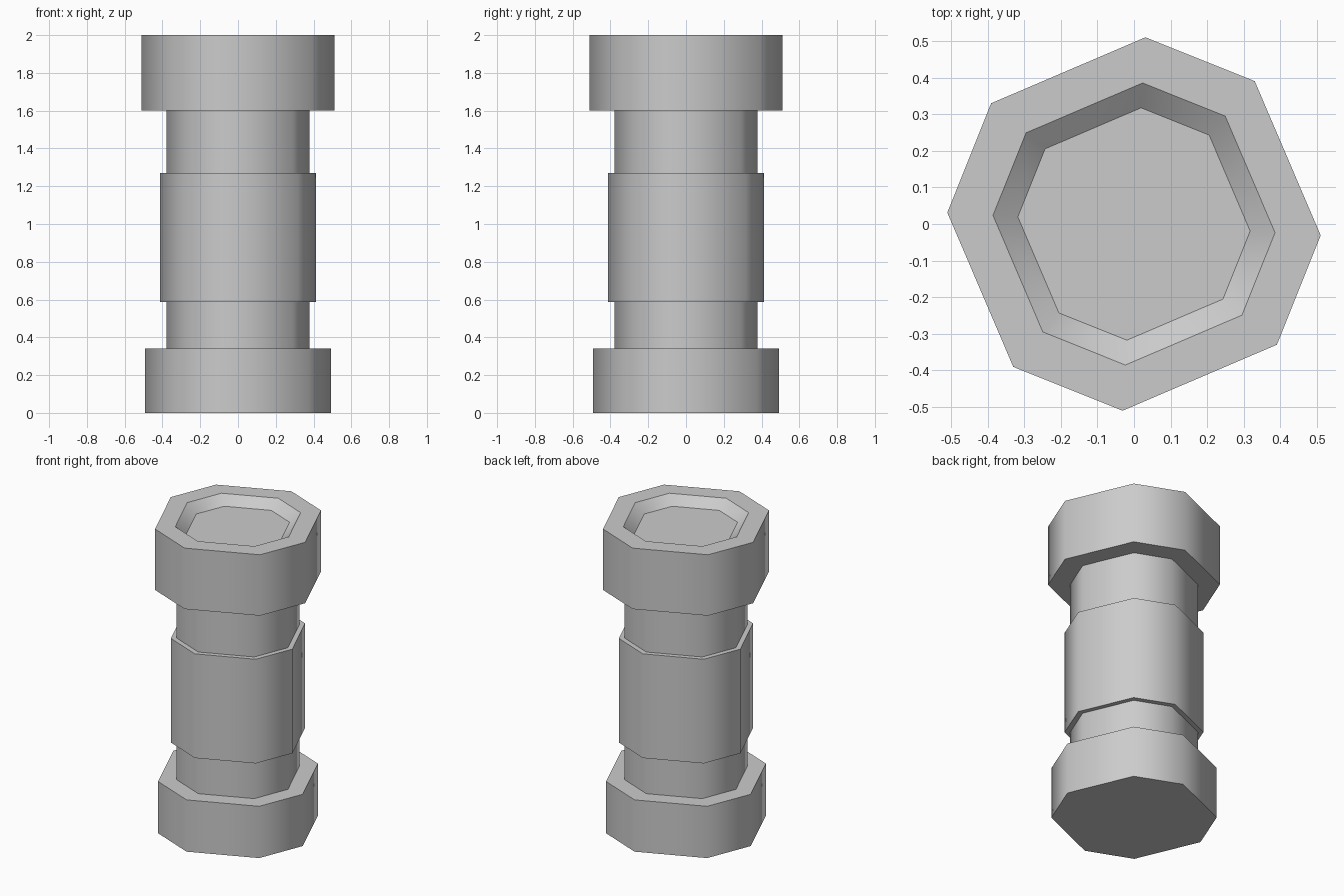
import bpy
import bmesh
import math

default = bpy.data.objects.get("Cube")
if default:
    bpy.data.objects.remove(default, do_unlink=True)

# Single plain grey
grey = bpy.data.materials.new("plain_grey")
grey.use_nodes = True
GREY = (0.6, 0.6, 0.6, 1)
grey.diffuse_color = GREY
grey.node_tree.nodes["Principled BSDF"].inputs["Base Color"].default_value = GREY

# Twisted eight-sided section: two corners per quarter turn
ANGLES = sorted(math.radians(start + 90 * k) for k in range(4) for start in (-3.5, 49.8))


def build_turned(name, profile):
    """Stack octagon rings from (radius, height) pairs and cap both ends."""
    bm = bmesh.new()
    rings = [[bm.verts.new((r * math.cos(a), r * math.sin(a), z)) for a in ANGLES]
             for r, z in profile]
    n = len(ANGLES)
    for low, high in zip(rings, rings[1:]):
        for i in range(n):
            j = (i + 1) % n
            bm.faces.new((low[i], low[j], high[j], high[i]))
    bm.faces.new(rings[0][::-1])
    bm.faces.new(rings[-1])

    # Smooth around the body, crisp at every ring
    for face in bm.faces:
        face.smooth = True
    for ring in rings:
        for i in range(n):
            bm.edges.get((ring[i], ring[(i + 1) % n])).smooth = False

    mesh = bpy.data.meshes.new(name)
    bm.to_mesh(mesh)
    bm.free()
    mesh.materials.append(grey)
    obj = bpy.data.objects.new(name, mesh)
    bpy.context.collection.objects.link(obj)
    return obj


# Base, shaft, sleeve, upper shaft and cap with a sloped recess, as one shell
BASE, SHAFT, SLEEVE, CAP = 0.492, 0.38, 0.413, 0.511
build_turned("pillar", [
    (BASE, 0), (BASE, 0.34),
    (SHAFT, 0.34), (SHAFT, 0.586),
    (SLEEVE, 0.586), (SLEEVE, 1.27),
    (SHAFT, 1.27), (SHAFT, 1.6),
    (CAP, 1.6), (CAP, 2),
    (0.386, 2), (0.318, 1.945),
])
